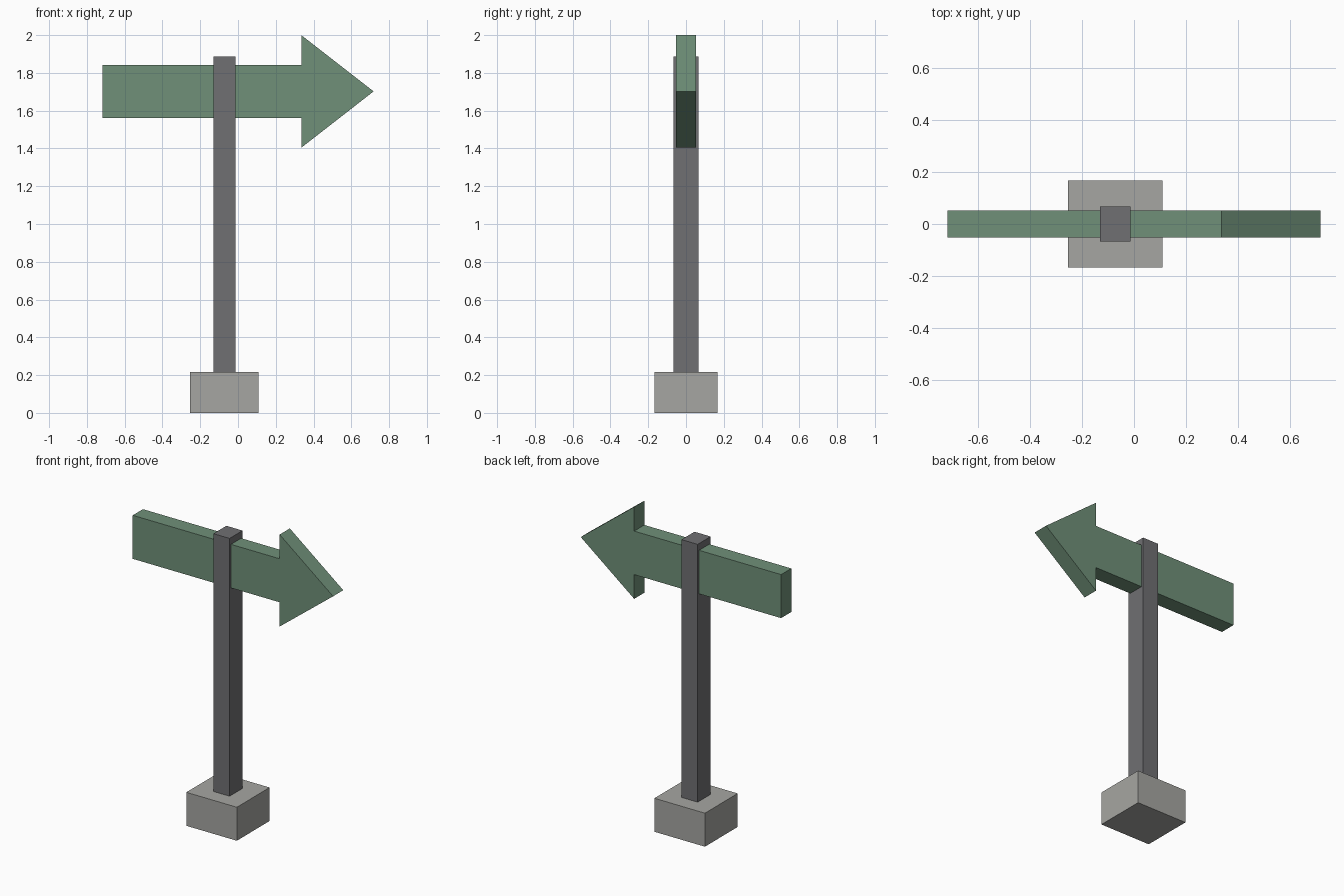
import bpy
import bmesh

if "Cube" in bpy.data.objects:
    bpy.data.objects.remove(bpy.data.objects["Cube"])


def colour(obj, rgb):
    mat = bpy.data.materials.new(obj.name + "_colour")
    mat.diffuse_color = (*rgb, 1.0)
    mat.use_nodes = True
    mat.node_tree.nodes["Principled BSDF"].inputs["Base Color"].default_value = mat.diffuse_color
    obj.data.materials.append(mat)


def extrude_profile(name, profile, y0, y1, rgb):
    """Prism from an outline in the xz plane, extruded along y."""
    bm = bmesh.new()
    face = bm.faces.new([bm.verts.new((x, y0, z)) for x, z in profile])
    side = bmesh.ops.extrude_face_region(bm, geom=[face])["geom"]
    moved = [v for v in side if isinstance(v, bmesh.types.BMVert)]
    bmesh.ops.translate(bm, verts=moved, vec=(0, y1 - y0, 0))
    bmesh.ops.recalc_face_normals(bm, faces=bm.faces)
    mesh = bpy.data.meshes.new(name)
    bm.to_mesh(mesh)
    bm.free()
    obj = bpy.data.objects.new(name, mesh)
    bpy.context.collection.objects.link(obj)
    colour(obj, rgb)


def box(name, x, width, depth, z0, z1, rgb):
    bpy.ops.mesh.primitive_cube_add(size=1, location=(x, 0, (z0 + z1) / 2))
    obj = bpy.context.object
    obj.name = name
    obj.scale = (width, depth, z1 - z0)
    bpy.ops.object.transform_apply(location=False, rotation=False, scale=True)
    colour(obj, rgb)


POST_X = -0.072

# Footing block and the post standing on it
box("base", POST_X, 0.362, 0.335, 0.0, 0.217, (0.38, 0.38, 0.36))
box("post", POST_X, 0.116, 0.133, 0.217, 1.887, (0.16, 0.16, 0.17))

# Arrow sign: upper half of the outline, mirrored about its centre line
mid = 1.702
upper = [(-0.718, 0.141), (0.335, 0.141), (0.335, 0.298)]
outline = ([(x, mid + h) for x, h in upper] + [(0.718, mid)]
           + [(x, mid - h) for x, h in reversed(upper)])
extrude_profile("arrow_sign", outline, -0.052, 0.052, (0.16, 0.28, 0.19))
